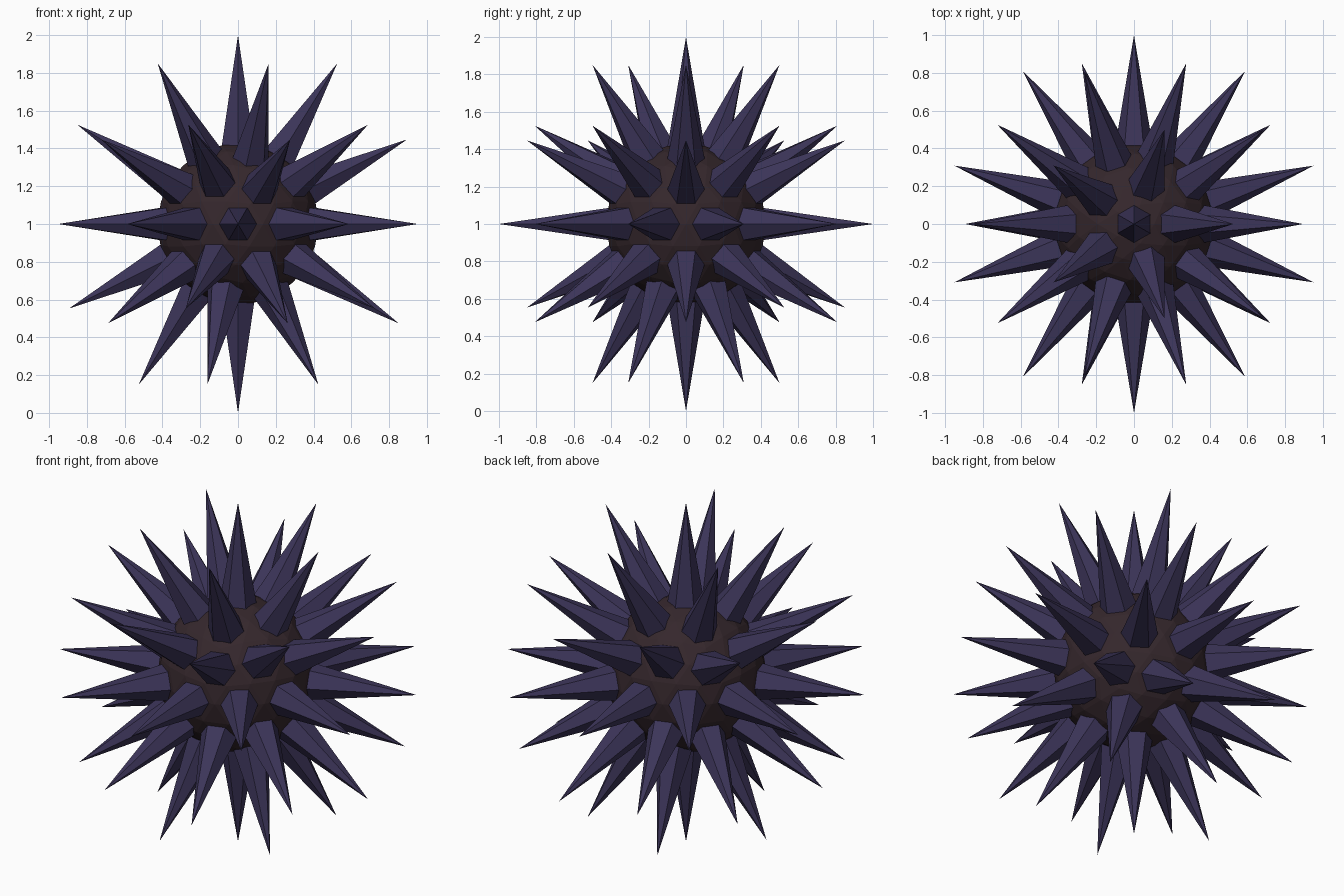
import bpy, bmesh, math
from mathutils import Vector, Matrix

if "Cube" in bpy.data.objects:
    bpy.data.objects.remove(bpy.data.objects["Cube"])

CENTRE = Vector((0, 0, 1))


def material(name, rgb):
    m = bpy.data.materials.new(name)
    m.diffuse_color = (*rgb, 1)
    m.use_nodes = True
    m.node_tree.nodes["Principled BSDF"].inputs["Base Color"].default_value = m.diffuse_color
    return m


def mesh_object(name, bm, mat):
    me = bpy.data.meshes.new(name)
    bm.to_mesh(me)
    bm.free()
    me.materials.append(mat)
    ob = bpy.data.objects.new(name, me)
    bpy.context.collection.objects.link(ob)
    ob.location = CENTRE
    return ob


brown = material("body_brown", (0.035, 0.02, 0.025))
indigo = material("spine_indigo", (0.045, 0.035, 0.10))

# Round core
bm = bmesh.new()
bmesh.ops.create_icosphere(bm, subdivisions=3, radius=0.43)
mesh_object("body", bm, brown)

# Spine directions: the 42 points of a once-divided icosahedron
guide = bmesh.new()
bmesh.ops.create_icosphere(guide, subdivisions=2, radius=1)
directions = [v.co.normalized() for v in guide.verts]
guide.free()

# Six-sided spines pointing outwards, bases sunk in the core
BASE, TIP, RADIUS = 0.38, 1.0, 0.105
bm = bmesh.new()
for d in directions:
    tilt = math.acos(max(-1, min(1, d.z)))
    turn = math.atan2(d.y, d.x) if math.hypot(d.x, d.y) > 1e-4 else 0
    place = (Matrix.Rotation(turn, 4, 'Z') @ Matrix.Rotation(tilt, 4, 'Y')
             @ Matrix.Translation((0, 0, (BASE + TIP) / 2)))
    bmesh.ops.create_cone(bm, cap_ends=True, segments=6, radius1=RADIUS,
                          radius2=0, depth=TIP - BASE, matrix=place)
bmesh.ops.remove_doubles(bm, verts=bm.verts, dist=1e-5)
mesh_object("spines", bm, indigo)
